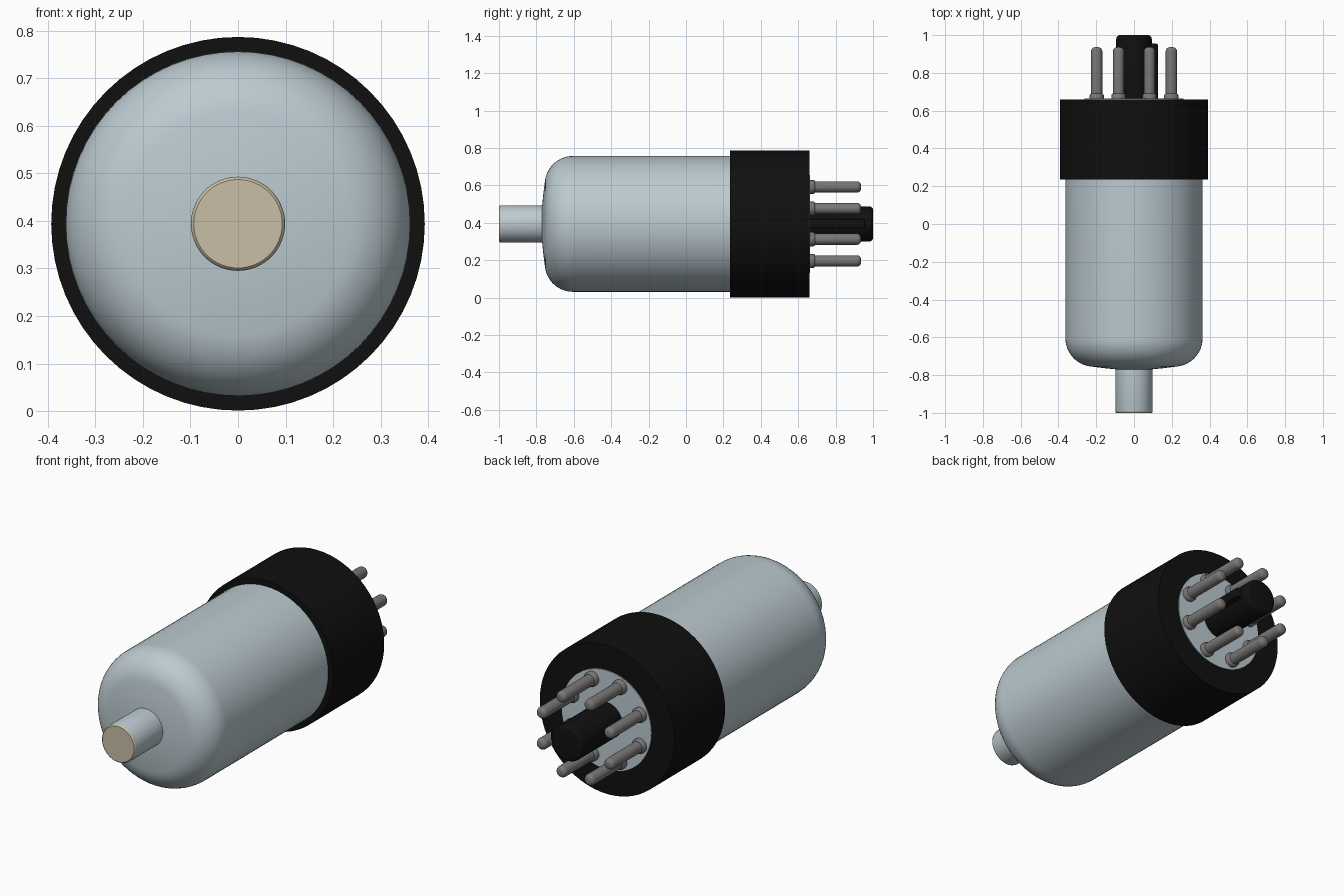
import bpy, bmesh, math
from mathutils import Vector

old = bpy.data.objects.get("Cube")
if old:
    bpy.data.objects.remove(old, do_unlink=True)

AXIS_Z = 0.394  # height of the long axis


def material(name, rgb):
    m = bpy.data.materials.new(name)
    m.use_nodes = True
    m.diffuse_color = (*rgb, 1)
    bsdf = next(n for n in m.node_tree.nodes if n.type == 'BSDF_PRINCIPLED')
    bsdf.inputs["Base Color"].default_value = (*rgb, 1)
    return m


glass = material("pale blue glass", (0.50, 0.59, 0.63))
black = material("black plastic", (0.005, 0.005, 0.005))
metal = material("grey metal", (0.19, 0.185, 0.18))
tan = material("tan cap", (0.58, 0.52, 0.38))


def finish(bm, name, mats, angle=35):
    bmesh.ops.recalc_face_normals(bm, faces=bm.faces)
    me = bpy.data.meshes.new(name)
    bm.to_mesh(me)
    bm.free()
    ob = bpy.data.objects.new(name, me)
    bpy.context.collection.objects.link(ob)
    for m in mats:
        me.materials.append(m)
    bpy.ops.object.select_all(action='DESELECT')
    ob.select_set(True)
    bpy.context.view_layer.objects.active = ob
    bpy.ops.object.shade_smooth_by_angle(angle=math.radians(angle))
    return ob


def lathe(name, profile, mats, x=0, z=AXIS_Z, seg=64, rule=None):
    """Turn (radius, y) points about an axis parallel to y; flat ends are capped."""
    bm = bmesh.new()
    rings = []
    for r, y in profile:
        rings.append([bm.verts.new((x + r * math.cos(2 * math.pi * i / seg), y,
                                    z + r * math.sin(2 * math.pi * i / seg)))
                      for i in range(seg)])
    for a, b in zip(rings, rings[1:]):
        for i in range(seg):
            j = (i + 1) % seg
            bm.faces.new((a[i], a[j], b[j], b[i]))
    bm.faces.new(rings[0])
    bm.faces.new(rings[-1])
    if rule:
        for f in bm.faces:
            f.material_index = rule(f.calc_center_median())
    return finish(bm, name, mats)


def arc(r, y, rad, a0, a1, n):
    """Rounded profile corner centred on (r, y)."""
    steps = [math.radians(a0 + (a1 - a0) * i / n) for i in range(n + 1)]
    return [(r + rad * math.cos(a), y + rad * math.sin(a)) for a in steps]


# Glass envelope: shallow domed end, rounded shoulder, straight wall
lathe("glass_envelope",
      [(0.06, -0.770), (0.10, -0.769), (0.16, -0.763)]
      + arc(0.213, -0.605, 0.150, -82, 0, 12) + [(0.363, 0.25)], [glass])

# Top terminal: glass tube closed by a tan end
lathe("end_terminal",
      [(0.093, -1.0), (0.097, -0.997), (0.099, -0.991), (0.099, -0.74)],
      [glass, tan], rule=lambda c: 1 if c.y < -0.992 else 0)

# Base collar and the pale disc that carries the pins
lathe("base_collar", [(0.393, 0.235), (0.393, 0.66)], [black])
lathe("pin_disc", [(0.262, 0.65), (0.262, 0.664)], [glass])

# Central locating post with rounded end
lathe("locating_post", [(0.094, 0.655)] + arc(0.074, 0.98, 0.020, 0, 90, 5),
      [black], seg=48)

# Locating key along the post
bm = bmesh.new()
bmesh.ops.create_cube(bm, size=1)
for v in bm.verts:
    v.co = Vector((0.10 + v.co.x * 0.054, 0.805 + v.co.y * 0.30, AXIS_Z + v.co.z * 0.05))
outer = [e for e in bm.edges if all(v.co.x > 0.11 for v in e.verts)]
bmesh.ops.bevel(bm, geom=outer, offset=0.01, segments=3, affect='EDGES', profile=0.5)
finish(bm, "locating_key", [black])

# Eight contact pins, each with a small collar and a rounded tip
for k in range(8):
    a = math.radians(22.5 + 45 * k)
    lathe(f"contact_pin_{k + 1}",
          [(0.038, 0.655), (0.038, 0.681), (0.034, 0.688), (0.030, 0.690)]
          + arc(0.008, 0.914, 0.022, 0, 90, 5),
          [metal], x=0.214 * math.cos(a), z=AXIS_Z + 0.214 * math.sin(a), seg=24)
